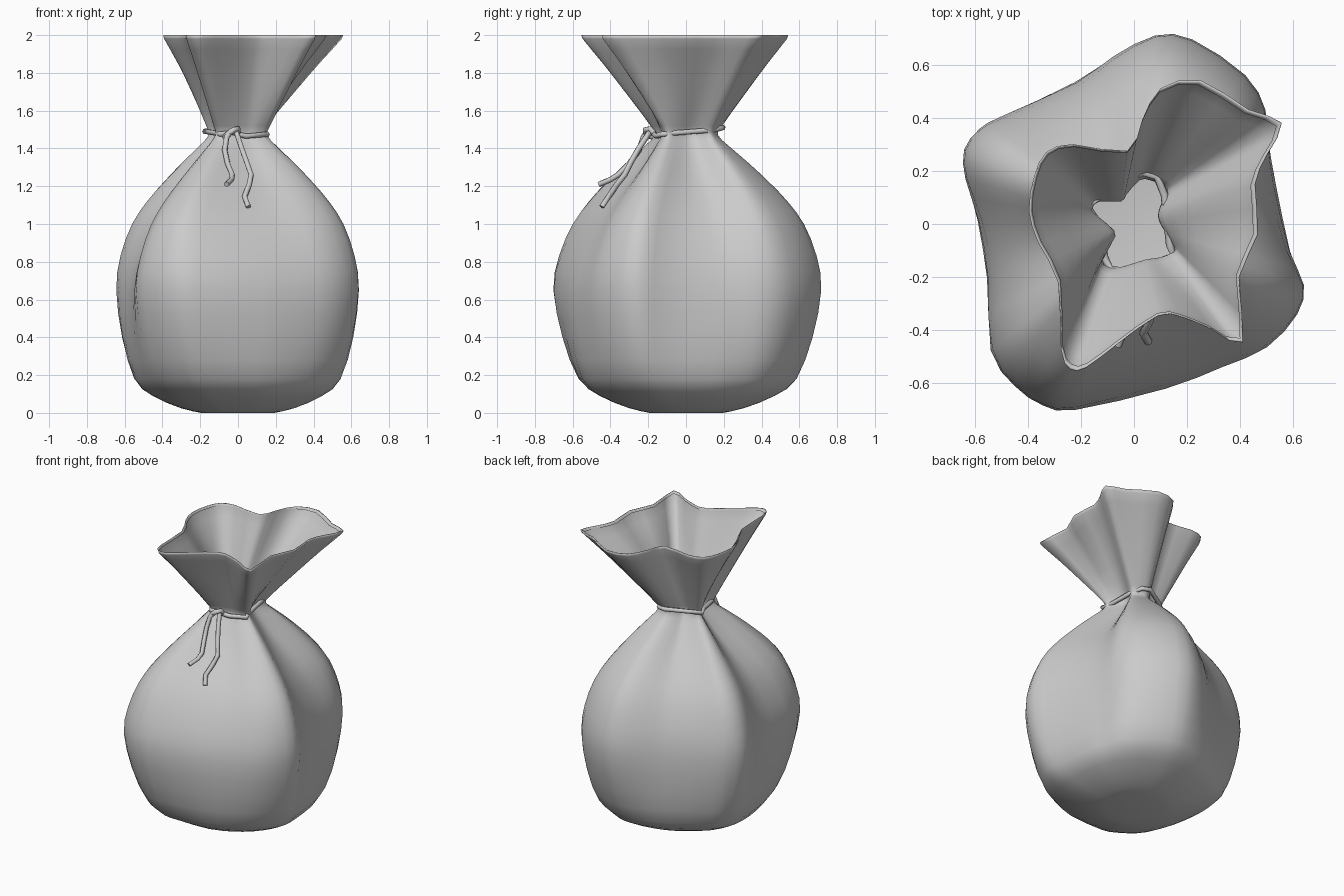
import bpy, bmesh, math
from mathutils import Vector

# Matching outlines (24 points each) of the open rim, tied neck and full belly
RIM = [(.455,.15),(.50,.26),(.555,.38),(.43,.43),(.25,.54),(.10,.51),(.03,.39),(-.025,.275),
       (-.23,.30),(-.33,.27),(-.375,.18),(-.395,.05),(-.36,-.07),(-.285,-.22),(-.275,-.47),(-.24,-.545),
       (-.18,-.54),(-.06,-.45),(.09,-.345),(.18,-.35),(.29,-.395),(.41,-.445),(.395,-.20),(.465,-.04)]
NECK = [(.09,.03),(.10,.07),(.125,.12),(.11,.145),(.06,.165),(.02,.165),(-.03,.11),(-.05,.085),
        (-.125,.085),(-.15,.075),(-.155,.05),(-.125,.02),(-.09,-.01),(-.07,-.045),(-.12,-.135),(-.10,-.16),
        (-.08,-.165),(-.04,-.16),(.04,-.135),(.07,-.13),(.10,-.125),(.155,-.10),(.14,-.065),(.105,-.01)]
BELLY = [(.525,.15),(.505,.30),(.495,.43),(.42,.56),(.22,.695),(.08,.71),(-.08,.63),(-.22,.53),
         (-.50,.405),(-.58,.36),(-.64,.28),(-.635,.17),(-.585,.01),(-.55,-.20),(-.54,-.475),(-.45,-.61),
         (-.34,-.685),(-.22,-.70),(.12,-.62),(.33,-.54),(.50,-.465),(.615,-.34),(.64,-.23),(.585,-.10)]
FOLDS = {0: .12, 1: .08, 23: .06, 7: .08, 6: .05, 8: .04, 13: .12, 12: .07, 14: .03,
         18: .13, 19: .11, 17: .06, 20: .05}


def catmull(a, b, c, d, t):
    return .5 * (2*b + (c-a)*t + (2*a-5*b+4*c-d)*t*t + (3*b-a-3*c+d)*t**3)


def refine(pts, closed=True, steps=2):
    n = len(pts)
    at = (lambda i: pts[i % n]) if closed else (lambda i: pts[max(0, min(n-1, i))])
    out = [catmull(at(i-1), at(i), at(i+1), at(i+2), s/steps)
           for i in range(n if closed else n-1) for s in range(steps)]
    return out if closed else out + [pts[-1]]


def blend(a, b, t, z, fold=0):
    return [Vector((*Vector(p).lerp(Vector(q), t - fold * FOLDS.get(i, 0)), z))
            for i, (p, q) in enumerate(zip(a, b))]


# Cross-sections from the base up: flattened bottom, belly, shoulder, neck, flared mouth
sections = []
for z, k, rnd in [(0, .30, .95), (.025, .47, .9), (.09, .71, .78), (.18, .87, .58), (.40, .965, .28)]:
    ring = []
    for x, y in BELLY:
        v = Vector((x, y))
        v = v.lerp(v.normalized() * .65, rnd) * k
        ring.append(Vector((*v, z)))
    sections.append(ring)
for z, t, f in [(.65, 1, 0), (.83, .955, .4), (1.0, .83, .8), (1.12, .67, 1), (1.22, .495, 1),
                (1.32, .30, .8), (1.41, .11, .3), (1.47, 0, 0)]:
    sections.append(blend(NECK, BELLY, t, z, f))
# the last two sections turn the hem slightly inwards
for z, t in [(1.52, .06), (1.68, .37), (1.85, .71), (1.98, .985), (2.0, .985), (1.985, .955)]:
    sections.append(blend(NECK, RIM, t, z))

# Sack cloth
columns = [refine(list(c), closed=False) for c in zip(*sections)]
rings = [refine(list(r)) for r in zip(*columns)]
bm = bmesh.new()
rows = [[bm.verts.new((p.x, p.y, min(2, max(0, p.z)))) for p in r] for r in rings]
for lo, hi in zip(rows, rows[1:]):
    for i in range(len(lo)):
        j = (i + 1) % len(lo)
        bm.faces.new((lo[i], lo[j], hi[j], hi[i]))
bm.faces.new(rows[0][::-1])
me = bpy.data.meshes.new("sack")
bm.to_mesh(me)
bm.free()
sack = bpy.data.objects.new("sack", me)
bpy.context.collection.objects.link(sack)
me.shade_smooth()


def cord(name, pts, closed=False, r=.015):
    cu = bpy.data.curves.new(name, 'CURVE')
    cu.dimensions = '3D'
    cu.bevel_depth = r
    cu.bevel_resolution = 1
    cu.use_fill_caps = True
    sp = cu.splines.new('POLY')
    sp.points.add(len(pts) - 1)
    for p, co in zip(sp.points, pts):
        p.co = (*co, 1)
    sp.use_cyclic_u = closed
    ob = bpy.data.objects.new(name, cu)
    bpy.context.collection.objects.link(ob)


# Cord around the neck, bridging the folds and sunk into the cloth on the ridges
cord("neck_cord", [(.155,-.13,1.475),(.135,-.08,1.48),(.115,.11,1.495),(.085,.18,1.505),(.03,.195,1.51),
                   (-.10,.12,1.50),(-.175,.07,1.49),(-.14,.01,1.485),(-.11,-.13,1.48),(-.09,-.17,1.475),
                   (-.03,-.18,1.485),(.04,-.155,1.465)], True)
cord("knot", [(-.07,-.18,1.46),(-.055,-.215,1.475),(-.02,-.215,1.50),(0,-.19,1.505),(.0,-.17,1.48)])
# Hanging cord ends
cord("cord_end_left", [(-.03,-.20,1.50),(-.06,-.225,1.46),(-.07,-.25,1.39),(-.055,-.30,1.32),
                       (-.03,-.36,1.26),(-.035,-.40,1.235),(-.06,-.46,1.21)])
cord("cord_end_right", [(-.01,-.19,1.49),(.02,-.25,1.40),(.045,-.29,1.33),(.07,-.325,1.26),
                        (.06,-.365,1.21),(.035,-.41,1.145),(.055,-.445,1.09)])
